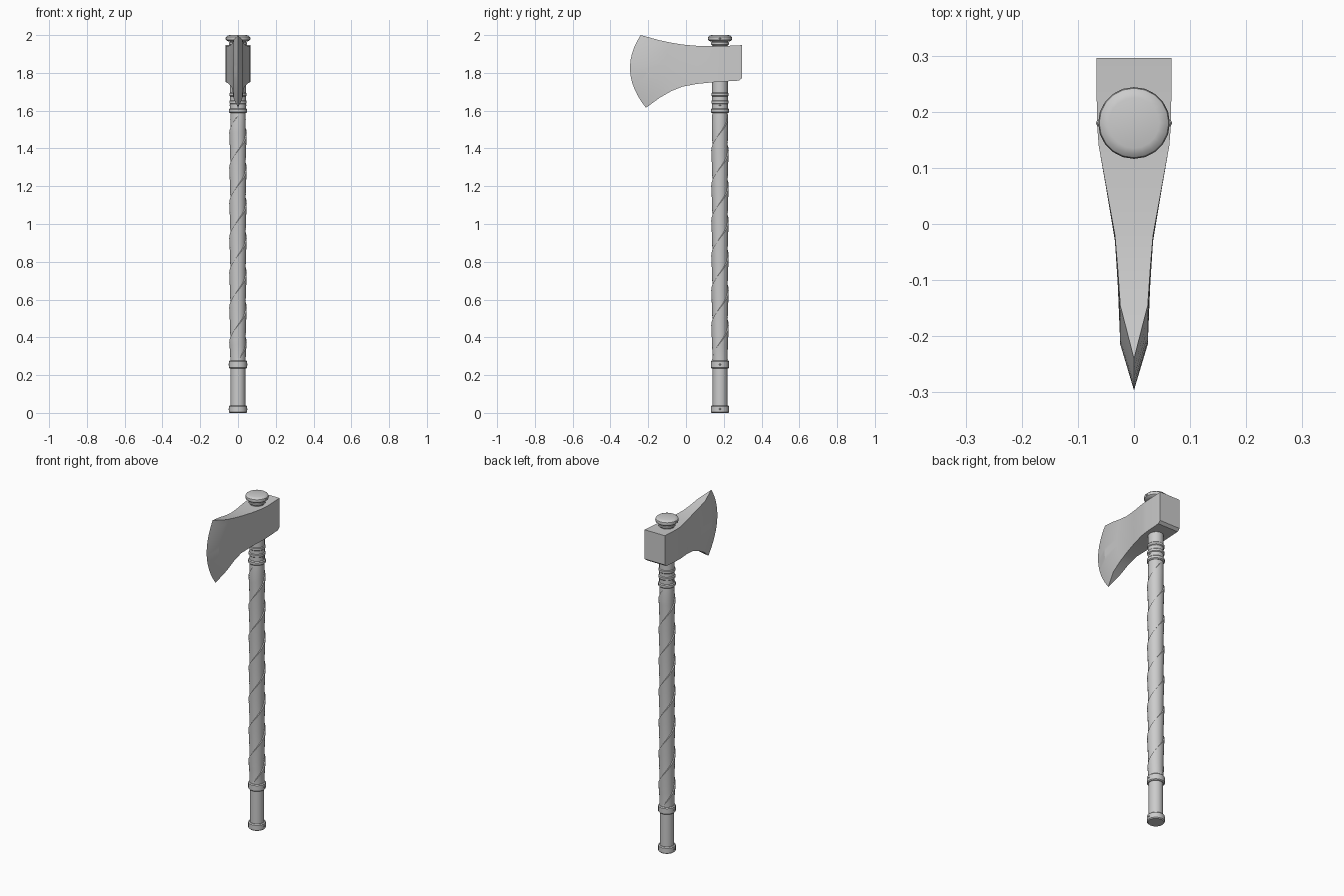
import bpy, bmesh, math
from mathutils import Vector

cube = bpy.data.objects.get("Cube")
if cube:
    bpy.data.objects.remove(cube, do_unlink=True)

HANDLE_Y = 0.18
SIDES = 20

grey = bpy.data.materials.new("plain_grey")
grey.use_nodes = True
colour = (0.6, 0.6, 0.6, 1)
grey.diffuse_color = colour
grey.node_tree.nodes["Principled BSDF"].inputs["Base Color"].default_value = colour


def finish(name, bm, angle=30):
    """Turn a bmesh into a shaded object."""
    bmesh.ops.remove_doubles(bm, verts=bm.verts, dist=0.0001)
    bmesh.ops.recalc_face_normals(bm, faces=bm.faces)
    mesh = bpy.data.meshes.new(name)
    bm.to_mesh(mesh)
    bm.free()
    mesh.materials.append(grey)
    ob = bpy.data.objects.new(name, mesh)
    bpy.context.collection.objects.link(ob)
    bpy.ops.object.select_all(action='DESELECT')
    ob.select_set(True)
    bpy.context.view_layer.objects.active = ob
    bpy.ops.object.shade_smooth_by_angle(angle=math.radians(angle))
    return ob


def skin(bm, rings):
    """Join closed rings of points and cap both ends."""
    rows = [[bm.verts.new(p) for p in ring] for ring in rings]
    n = len(rows[0])
    for a, b in zip(rows, rows[1:]):
        for i in range(n):
            j = (i + 1) % n
            bm.faces.new((a[i], a[j], b[j], b[i]))
    bm.faces.new(rows[0][::-1])
    bm.faces.new(rows[-1])


def turned(name, profile):
    """Round part from (radius, z) pairs around the handle axis."""
    bm = bmesh.new()
    turn = 2 * math.pi / SIDES
    skin(bm, [[(r * math.cos(i * turn), HANDLE_Y + r * math.sin(i * turn), z)
               for i in range(SIDES)] for r, z in profile])
    return finish(name, bm)


def band(name, low, high, r, soft=0.005):
    return turned(name, [(r - soft, low), (r, low + soft), (r, high - soft), (r - soft, high)])


# Handle core, collars and neck rings
turned("handle_core", [(0.039, 0.01), (0.039, 1.96)])
band("butt_cap", 0, 0.04, 0.048)
band("lower_collar", 0.235, 0.277, 0.048)
band("upper_collar", 1.588, 1.612, 0.048)
band("neck_sleeve", 1.61, 1.77, 0.042, 0.002)
for i, z in enumerate((1.645, 1.685)):
    band("neck_ring_%d" % (i + 1), z - 0.011, z + 0.011, 0.046)

# Flared top knob
turned("top_knob", [(0.04, 1.93), (0.04, 1.945), (0.047, 1.951), (0.047, 1.96),
                    (0.043, 1.965), (0.055, 1.968), (0.062, 1.974), (0.064, 1.982),
                    (0.062, 1.991), (0.055, 1.997), (0.045, 2.0)])

# Twisted two-strip grip: each strip swells and then steps down
PITCH, STEPS, HALF = 0.37, 130, 14
low, high = 0.27, 1.595
rings = []
for k in range(STEPS + 1):
    z = low + (high - low) * k / STEPS
    fade = min(1, (z - low) / 0.1, (high - z) / 0.1)
    ring = []
    for strip in range(2):
        for i in range(HALF):
            t = i / (HALF - 1)
            a = math.pi * (strip + 0.98 * t) + 2 * math.pi * z / PITCH
            r = 0.0405 + 0.006 * fade * (1 - t) ** 1.5
            ring.append((r * math.cos(a), HANDLE_Y + r * math.sin(a), z))
    rings.append(ring)
bm = bmesh.new()
skin(bm, rings)
finish("wrapped_grip", bm, 25)

# Small rivets on both sides of the collars and the knob
for name, z, r in (("butt", 0.02, 0.047), ("lower", 0.256, 0.047),
                   ("neck", 1.628, 0.041), ("knob", 1.982, 0.063)):
    bm = bmesh.new()
    for side in (-1, 1):
        made = bmesh.ops.create_uvsphere(bm, u_segments=10, v_segments=6, radius=0.005)
        bmesh.ops.translate(bm, verts=made["verts"], vec=Vector((side * r, HANDLE_Y, z)))
    finish(name + "_rivets", bm)

# Axe head: columns of (top y, top z, bottom y, bottom z, forward bow, half width)
columns = [
    (0.296, 1.947, 0.296, 1.772, 0, 0.067),
    (0.28, 1.946, 0.28, 1.759, 0, 0.067),
    (0.18, 1.941, 0.18, 1.753, 0, 0.066),
    (0.14, 1.941, 0.14, 1.75, 0, 0.063),
    (0.06, 1.943, 0.06, 1.742, 0.003, 0.0485),
    (-0.02, 1.95, -0.02, 1.727, 0.01, 0.034),
    (-0.08, 1.96, -0.075, 1.705, 0.03, 0.029),
    (-0.145, 1.974, -0.14, 1.668, 0.072, 0.0245),
    (-0.24, 2.0, -0.212, 1.615, 0.07, 0.0),
]
ROWS = 12
rings = []
for ty, tz, by, bz, bow, half in columns:
    path = []
    for i in range(ROWS + 1):
        t = i / ROWS
        path.append((ty + (by - ty) * t - bow * 4 * t * (1 - t), tz + (bz - tz) * t))
    rings.append([(half, y, z) for y, z in path] + [(-half, y, z) for y, z in path[::-1]])
bm = bmesh.new()
rows = [[bm.verts.new(p) for p in ring] for ring in rings]
n = len(rows[0])
for a, b in zip(rows, rows[1:]):
    for i in range(n):
        j = (i + 1) % n
        bm.faces.new((a[i], a[j], b[j], b[i]))
bm.faces.new(rows[0])
finish("axe_head", bm, 14)
